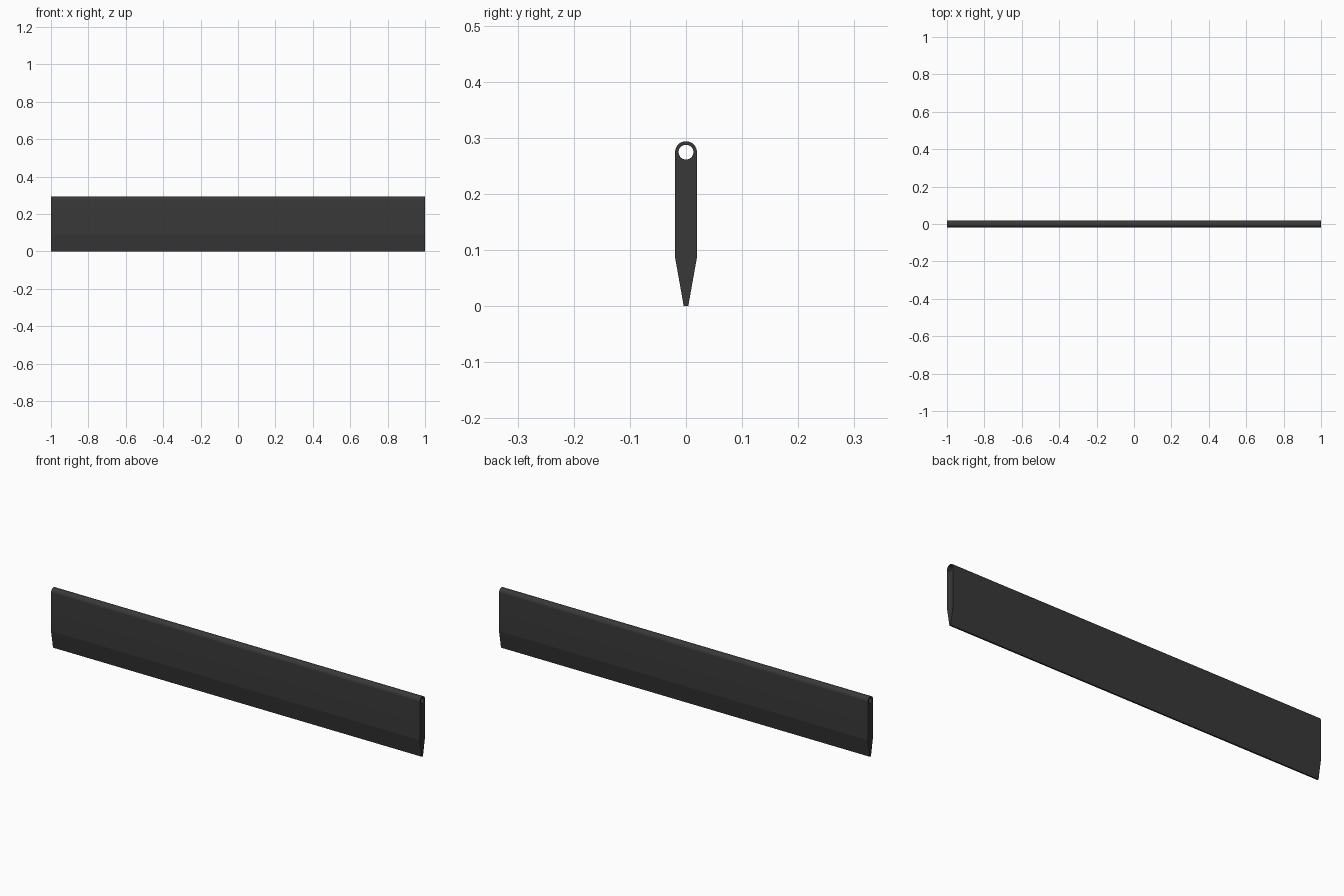
import bpy, bmesh
from math import pi, cos, sin, radians

if "Cube" in bpy.data.objects:
    bpy.data.objects.remove(bpy.data.objects["Cube"])

R, HOLE, CZ = 0.0195, 0.0132, 0.2745   # eye radius, bore radius, eye centre height


def arc(r, start, end, n):
    return [(r * cos(start + (end - start) * i / n),
             CZ + r * sin(start + (end - start) * i / n)) for i in range(n + 1)]


# Cross-section: tapered lower edge, flat sides, rounded top, round bore
outer = [(-0.004, 0), (0.004, 0), (R, 0.087)] + arc(R, 0, pi, 24) + [(-R, 0.087)]
bore = arc(HOLE, 0, 2 * pi, 32)[:-1]

curve = bpy.data.curves.new("blade_strip", 'CURVE')
curve.dimensions = '2D'
curve.fill_mode = 'BOTH'
curve.extrude = 1.0
for pts in (outer, bore):
    s = curve.splines.new('POLY')
    s.points.add(len(pts) - 1)
    for p, (y, z) in zip(s.points, pts):
        p.co = (y, z, 0, 1)
    s.use_cyclic_u = True

# Stand the section up and run it along x
strip = bpy.data.objects.new("blade_strip", curve)
strip.rotation_euler = (radians(90), 0, radians(90))
bpy.context.collection.objects.link(strip)
bpy.context.view_layer.objects.active = strip
strip.select_set(True)
bpy.ops.object.convert(target='MESH')
strip = bpy.context.object
bpy.ops.object.transform_apply(location=False, rotation=True, scale=False)

# Weld caps to the walls
bm = bmesh.new()
bm.from_mesh(strip.data)
bmesh.ops.remove_doubles(bm, verts=bm.verts, dist=1e-5)
bmesh.ops.recalc_face_normals(bm, faces=bm.faces)
bm.to_mesh(strip.data)
bm.free()
bpy.ops.object.shade_smooth_by_angle(angle=radians(8))

# Dark finish
mat = bpy.data.materials.new("dark_rubber")
mat.diffuse_color = (0.04, 0.04, 0.04, 1)
mat.use_nodes = True
mat.node_tree.nodes["Principled BSDF"].inputs["Base Color"].default_value = mat.diffuse_color
strip.data.materials.clear()
strip.data.materials.append(mat)
